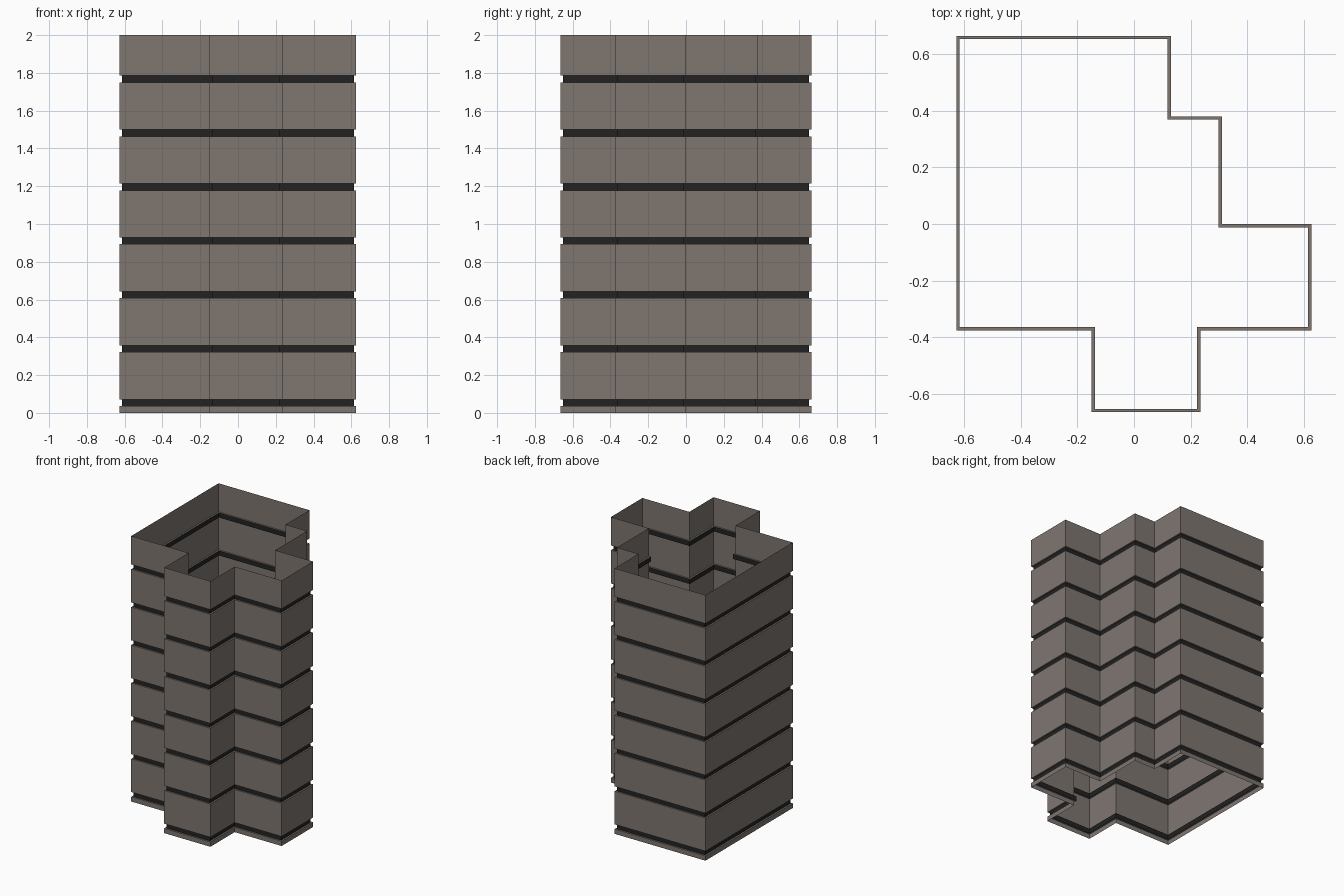
import bpy
import bmesh

if "Cube" in bpy.data.objects:
    bpy.data.objects.remove(bpy.data.objects["Cube"])

# Building footprint, counter-clockwise
OUTER = [(-0.627, -0.375), (-0.15, -0.375), (-0.15, -0.664), (0.235, -0.664),
         (0.235, -0.375), (0.626, -0.375), (0.626, 0.0), (0.31, 0.0),
         (0.31, 0.38), (0.13, 0.38), (0.13, 0.664), (-0.627, 0.664)]
INSET = 0.012
FLOORS = 7
STEP = 2 / FLOORS


def sign(v):
    return (v > 1e-6) - (v < -1e-6)


def inset(points, d):
    """Offset a right-angled outline inwards."""
    out = []
    for i, (x, y) in enumerate(points):
        px, py = points[i - 1]
        nx, ny = points[(i + 1) % len(points)]
        out.append((x - d * (sign(y - py) + sign(ny - y)),
                    y + d * (sign(x - px) + sign(nx - x))))
    return out


def material(name, rgb):
    m = bpy.data.materials.new(name)
    m.diffuse_color = (*rgb, 1)
    m.use_nodes = True
    m.node_tree.nodes["Principled BSDF"].inputs["Base Color"].default_value = m.diffuse_color
    return m


def build(name, strips, mat):
    """Each strip joins a lower ring to an upper ring: (ring, z, ring, z)."""
    bm = bmesh.new()
    for ring_a, za, ring_b, zb in strips:
        a = [bm.verts.new((x, y, za)) for x, y in ring_a]
        b = [bm.verts.new((x, y, zb)) for x, y in ring_b]
        for i in range(len(a)):
            j = (i + 1) % len(a)
            bm.faces.new((a[i], a[j], b[j], b[i]))
    bmesh.ops.remove_doubles(bm, verts=bm.verts, dist=1e-5)
    mesh = bpy.data.meshes.new(name)
    bm.to_mesh(mesh)
    bm.free()
    mesh.materials.append(mat)
    bpy.context.collection.objects.link(bpy.data.objects.new(name, mesh))


INNER = inset(OUTER, INSET)
panels, bands = [], []
z = 0.0
for k in range(FLOORS):
    lo, hi = k * STEP + STEP / 8, k * STEP + STEP / 4
    panels.append((OUTER, z, OUTER, lo))     # wall below the groove
    panels.append((OUTER, lo, INNER, lo))    # lower ledge
    bands.append((INNER, lo, INNER, hi))     # recessed dark band
    panels.append((INNER, hi, OUTER, hi))    # upper ledge
    z = hi
panels.append((OUTER, z, OUTER, 2.0))        # top wall, open roof

build("wall_panels", panels, material("warm grey", (0.21, 0.182, 0.163)))
build("recessed_bands", bands, material("near black", (0.016, 0.016, 0.016)))
